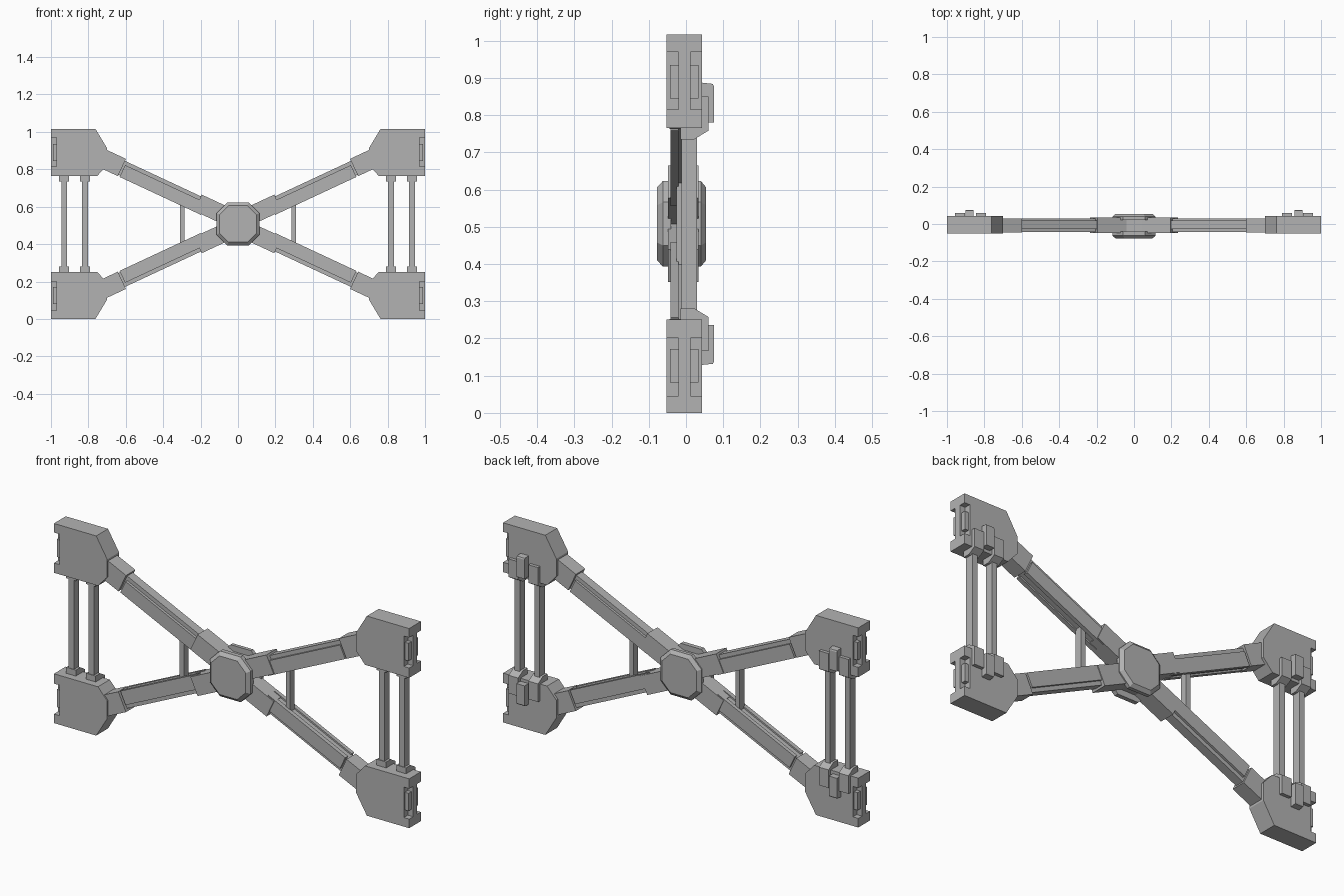
import bpy, bmesh, math

cube = bpy.data.objects.get("Cube")
if cube:
    bpy.data.objects.remove(cube, do_unlink=True)

MID = 0.508
ANGLE = math.radians(25)

grey = bpy.data.materials.new("plain grey")
grey.use_nodes = True
grey.diffuse_color = (0.45, 0.45, 0.45, 1)
grey.node_tree.nodes["Principled BSDF"].inputs["Base Color"].default_value = (0.45, 0.45, 0.45, 1)


def loft(name, rings):
    """Closed solid through rings of 3D points."""
    bm = bmesh.new()
    rows = [[bm.verts.new(p) for p in ring] for ring in rings]
    for a, b in zip(rows, rows[1:]):
        for i in range(len(a)):
            j = (i + 1) % len(a)
            bm.faces.new((a[i], a[j], b[j], b[i]))
    bm.faces.new(rows[0])
    bm.faces.new(rows[-1])
    bmesh.ops.recalc_face_normals(bm, faces=bm.faces)
    mesh = bpy.data.meshes.new(name)
    bm.to_mesh(mesh)
    bm.free()
    mesh.materials.append(grey)
    obj = bpy.data.objects.new(name, mesh)
    bpy.context.collection.objects.link(obj)
    return obj


def prism(name, outline, y0, y1):
    return loft(name, [[(x, y, z) for x, z in outline] for y in (y0, y1)])


def rect(x0, x1, z0, z1):
    return [(x0, z0), (x1, z0), (x1, z1), (x0, z1)]


def octagon(half, flat):
    quarter = [(half, flat), (flat, half)]
    pts = []
    for sx, sz in ((1, 1), (-1, 1), (-1, -1), (1, -1)):
        q = quarter if sx * sz > 0 else quarter[::-1]
        pts += [(sx * x, MID + sz * z) for x, z in q]
    return pts


# Hub: a chamfered octagonal cap on each side around a core
for label, y_in, y_mid, y_out in (("front", -0.04, -0.062, -0.078), ("back", 0.022, 0.04, 0.054)):
    loft("hub_cap_" + label, [[(x, y, z) for x, z in octagon(h, f)]
         for y, h, f in ((y_in, 0.115, 0.058), (y_mid, 0.115, 0.058), (y_out, 0.098, 0.05))])
prism("hub_core", octagon(0.085, 0.06), -0.045, 0.03)

for sx, side in ((1, "left"), (-1, "right")):
    for sz, level in ((1, "upper"), (-1, "lower")):
        tag = "_" + side + "_" + level

        def place(pts):
            return [(sx * x, MID + sz * z) for x, z in pts]

        def along(u0, u1, v0, v1):
            c, s = math.cos(ANGLE), math.sin(ANGLE)
            return place([(u * c - v * s, u * s + v * c) for u, v in rect(u0, u1, v0, v1)])

        # Diagonal arm: core, stepped face plates and end collars
        prism("arm_core" + tag, along(0.05, 0.75, -0.032, 0.05), -0.028, 0.018)
        prism("arm_front_plate" + tag, along(0.2, 0.68, -0.04, 0.03), -0.042, -0.02)
        prism("arm_back_plate" + tag, along(0.2, 0.68, -0.04, 0.03), 0.01, 0.03)
        prism("inner_collar" + tag, along(0.05, 0.242, -0.036, 0.06), -0.048, 0.034)
        prism("outer_collar" + tag, along(0.69, 0.85, -0.04, 0.062), -0.045, 0.03)

        # End pad: inner body plus end web leaving edge notches
        prism("pad" + tag, place([(0.97, 0.508), (0.762, 0.508), (0.70, 0.405), (0.70, 0.315),
                                  (0.752, 0.257), (0.97, 0.257)]), -0.052, 0.043)
        prism("pad_end_web" + tag, place(rect(0.965, 1.0, 0.257, 0.508)), -0.02, 0.012)
        for z0, z1, name in ((0.257, 0.307, "near"), (0.462, 0.508, "far")):
            prism("pad_end_" + name + tag, place(rect(0.965, 1.0, z0, z1)), -0.052, 0.043)
        for y0, y1, name in ((-0.043, -0.018, "front"), (0.01, 0.034, "back")):
            prism("pad_end_insert_" + name + tag, place(rect(0.965, 0.99, 0.337, 0.427)), y0, y1)

        # Rear hooks that fold from the posts over the pad edge
        hook = [(-0.015, 0.227), (0.022, 0.227), (0.06, 0.25), (0.06, 0.342),
                (0.04, 0.342), (0.04, 0.27), (-0.015, 0.27)]
        for x, name in ((0.818, "inner"), (0.93, "outer")):
            loft("hook_" + name + tag, [[(sx * (x + d), y, MID + sz * z) for y, z in hook]
                                        for d in (-0.027, 0.027)])
        latch = [(0.035, 0.38), (0.072, 0.376), (0.075, 0.37), (0.075, 0.272), (0.035, 0.272)]
        loft("latch" + tag, [[(sx * x, y, MID + sz * z) for y, z in latch] for x in (0.857, 0.902)])

    # Upright posts between the pads, and the short inner brace
    for x, name in ((0.818, "inner"), (0.93, "outer")):
        prism("post_" + name + "_" + side,
              rect(sx * x - 0.015, sx * x + 0.015, MID - 0.26, MID + 0.26), -0.012, 0.03)
    prism("brace_" + side, rect(sx * 0.299 - 0.012, sx * 0.299 + 0.012, MID - 0.12, MID + 0.12), -0.025, 0.012)
